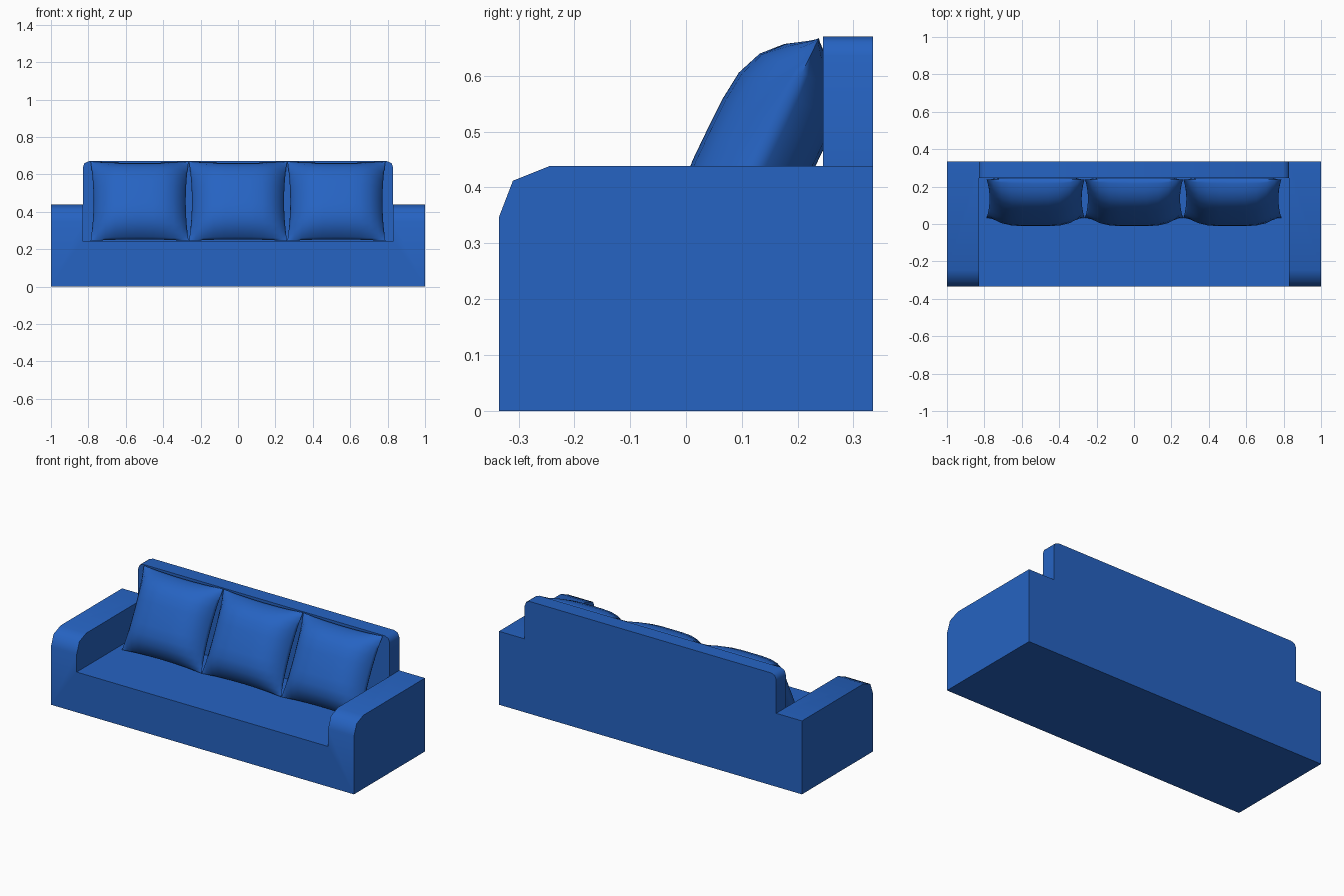
import bpy, bmesh, math
from mathutils import Matrix, Vector

if "Cube" in bpy.data.objects:
    bpy.data.objects.remove(bpy.data.objects["Cube"])

blue = bpy.data.materials.new("blue fabric")
blue.diffuse_color = (0.019, 0.125, 0.54, 1)
blue.use_nodes = True
blue.node_tree.nodes["Principled BSDF"].inputs["Base Color"].default_value = blue.diffuse_color


def add_object(name, bm):
    bmesh.ops.recalc_face_normals(bm, faces=bm.faces)
    mesh = bpy.data.meshes.new(name)
    bm.to_mesh(mesh)
    bm.free()
    mesh.materials.append(blue)
    ob = bpy.data.objects.new(name, mesh)
    bpy.context.collection.objects.link(ob)
    return ob


def prism(name, points, offset):
    """Extrude a closed outline of 3D points along an offset."""
    bm = bmesh.new()
    face = bm.faces.new([bm.verts.new(p) for p in points])
    new = bmesh.ops.extrude_face_region(bm, geom=[face], use_keep_orig=True)["geom"]
    bmesh.ops.translate(bm, vec=offset,
                        verts=[g for g in new if isinstance(g, bmesh.types.BMVert)])
    return add_object(name, bm)


def smooth(ob, degrees):
    bpy.ops.object.select_all(action='DESELECT')
    ob.select_set(True)
    bpy.context.view_layer.objects.active = ob
    bpy.ops.object.shade_smooth_by_angle(angle=math.radians(degrees))


# Seat block
frame = prism("sofa_frame", [(-0.9, -0.335, 0), (0.9, -0.335, 0),
                             (0.9, -0.335, 0.24), (-0.9, -0.335, 0.24)], (0, 0.67, 0))

# Arms with rounded front tops
arm_profile = [(-0.335, 0), (-0.335, 0.347), (-0.31, 0.412), (-0.245, 0.438),
               (0.335, 0.438), (0.335, 0)]
parts = [prism("arm", [(x, y, z) for y, z in arm_profile], (0.17, 0, 0))
         for x in (-1.0, 0.83)]

# Backrest with rounded upper corners
half = [(0.83, 0), (0.83, 0.636), (0.821, 0.66), (0.797, 0.67)]
outline = half + [(-x, z) for x, z in reversed(half)]
parts.append(prism("backrest", [(x, 0.245, z) for x, z in outline], (0, 0.09, 0)))

# Join the blocks into one clean upholstered frame
for part in parts:
    mod = frame.modifiers.new("join", 'BOOLEAN')
    mod.operation, mod.solver, mod.object = 'UNION', 'EXACT', part
evaluated = frame.evaluated_get(bpy.context.evaluated_depsgraph_get())
joined = bpy.data.meshes.new_from_object(evaluated)
frame.modifiers.clear()
frame.data = joined
for part in parts:
    bpy.data.objects.remove(part)
bm = bmesh.new()
bm.from_mesh(joined)
bmesh.ops.remove_doubles(bm, verts=bm.verts, dist=1e-5)
bmesh.ops.dissolve_limit(bm, angle_limit=math.radians(1), verts=bm.verts, edges=bm.edges)
bm.to_mesh(joined)
bm.free()
smooth(frame, 50)


# Puffy cushions leaning on the backrest
def cushion(name, x, n=12):
    bm = bmesh.new()
    grid = {}
    step = [math.sin(math.pi / 2 * (2 * i / n - 1)) for i in range(n + 1)]
    for i, s in enumerate(step):
        for j, t in enumerate(step):
            u = 0.262 * s * (1 - 0.06 * (1 - t * t) * s * s)
            v = 0.236 * t * (1 - 0.04 * (1 - s * s) * t * t)
            puff = ((1 - s ** 4) * (1 - t ** 4)) ** 0.9
            if i in (0, n) or j in (0, n):
                grid[i, j, 0] = grid[i, j, 1] = bm.verts.new((u, 0, v))
            else:
                grid[i, j, 0] = bm.verts.new((u, -0.108 * puff, v))
                grid[i, j, 1] = bm.verts.new((u, 0.095 * puff, v))
    for side in (0, 1):
        for i in range(n):
            for j in range(n):
                bm.faces.new([grid[i + a, j + b, side]
                              for a, b in ((0, 0), (1, 0), (1, 1), (0, 1))])
    tilt = Matrix.Rotation(math.radians(-26), 4, 'X')
    bm.transform(Matrix.Translation(Vector((x, 0.135, 0.456))) @ tilt)
    smooth(add_object(name, bm), 60)


for name, x in (("left_cushion", -0.526), ("middle_cushion", 0), ("right_cushion", 0.526)):
    cushion(name, x)
